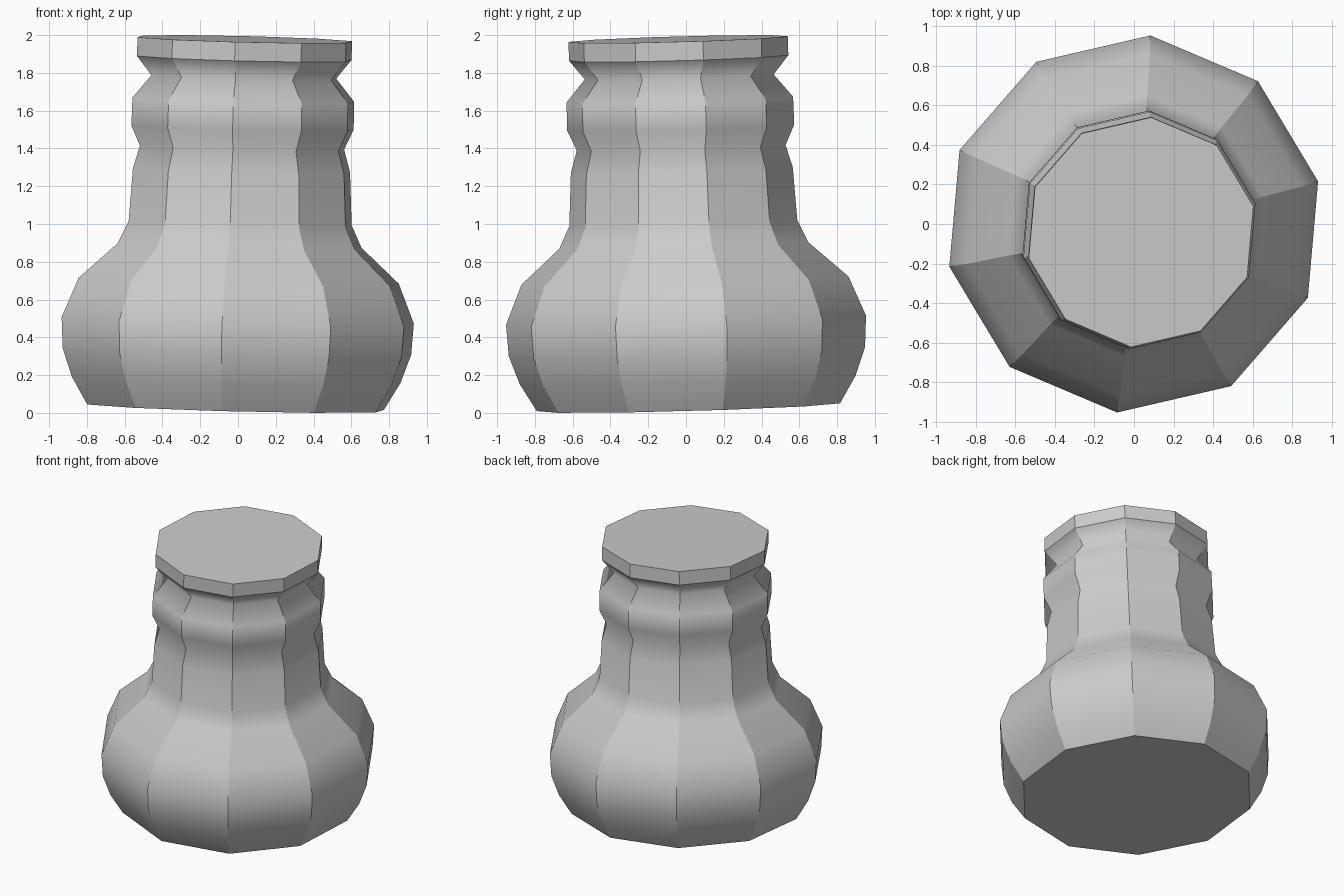
import bpy, bmesh
from math import cos, sin, radians
from mathutils import Vector, Matrix

if "Cube" in bpy.data.objects:
    bpy.data.objects.remove(bpy.data.objects["Cube"])

SIDES = 10
PHASE = radians(13)

# lathe profile: (radius, height along the axis)
PROFILE = [
    (0.806, 0.0), (0.893, 0.145), (0.947, 0.295), (0.957, 0.46),   # bulb
    (0.870, 0.67), (0.662, 0.857), (0.606, 0.975),                 # shoulder
    (0.590, 1.255), (0.555, 1.375), (0.604, 1.482), (0.602, 1.63), # neck ring
    (0.502, 1.75), (0.583, 1.85), (0.583, 1.95),                   # groove and rim
]

bm = bmesh.new()
rings = []
for r, z in PROFILE:
    rings.append([bm.verts.new((r * cos(PHASE + radians(36) * i),
                                r * sin(PHASE + radians(36) * i), z))
                  for i in range(SIDES)])

# walls, smooth along the profile
for a, b in zip(rings, rings[1:]):
    for i in range(SIDES):
        j = (i + 1) % SIDES
        f = bm.faces.new((a[i], a[j], b[j], b[i]))
        f.smooth = True
        # hard corner between neighbouring sides
        bm.edges.get((a[i], b[i])).smooth = False

# hard base and rim edges
for ring in (rings[0], rings[-2], rings[-1]):
    for i in range(SIDES):
        bm.edges.get((ring[i], ring[(i + 1) % SIDES])).smooth = False

# flat caps
bm.faces.new(rings[0][::-1])
bm.faces.new(rings[-1])

# the whole jar leans slightly to the front right
axis = Vector((0.025, -0.028, 1))
lean = Vector((0, 0, 1)).rotation_difference(axis).to_matrix().to_4x4()
bm.transform(Matrix.Translation((-0.013, 0.013, 0.03)) @ lean)

mesh = bpy.data.meshes.new("jar")
bm.to_mesh(mesh)
bm.free()
bpy.context.collection.objects.link(bpy.data.objects.new("jar", mesh))
